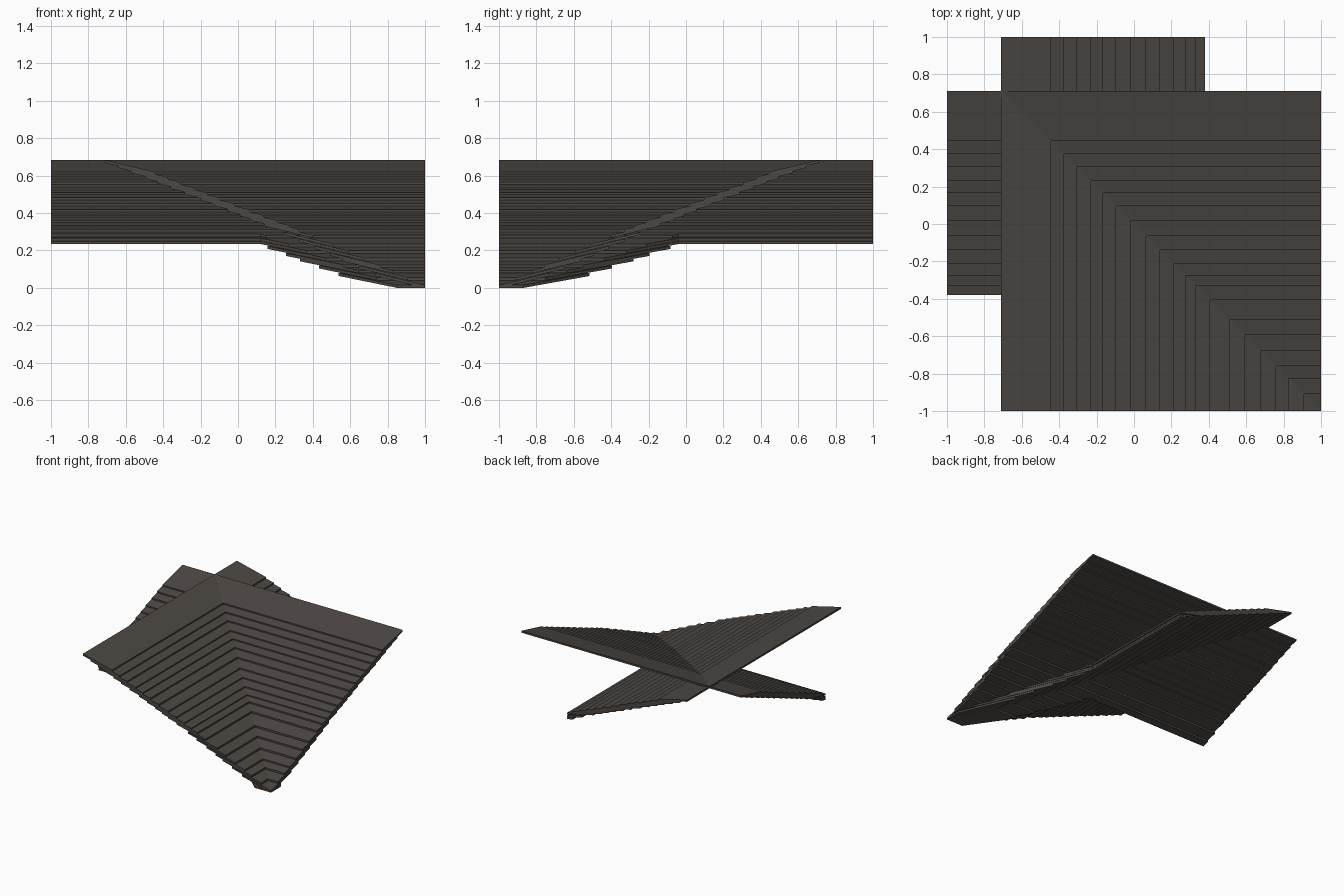
import bpy, bmesh
from mathutils import Vector

if "Cube" in bpy.data.objects:
    bpy.data.objects.remove(bpy.data.objects["Cube"])

mat = bpy.data.materials.new("dark grey brown")
mat.diffuse_color = (0.072, 0.063, 0.056, 1)
mat.use_nodes = True
mat.node_tree.nodes["Principled BSDF"].inputs["Base Color"].default_value = mat.diffuse_color

# distance down the slope of each shingle course's lower edge
COURSES = [-.445, -.375, -.308, -.23, -.165, -.097, -.02, .065, .138, .21,
           .275, .33, .405, .51, .59, .677, .76, .825, .91, 1.0]
WIDTH, THICK, TILT, CUT = .265, .015, .24, .38


def height(u):
    # underside height of a course whose lower edge is at u
    if u < CUT:
        return .605 + (u + .445) * (.278 - .605) / (CUT + .445)
    return .278 * (1 - u) / (1 - CUT)


def clip(bm, co, no):
    # keep the side behind the plane and cap the cut
    geom = bm.verts[:] + bm.edges[:] + bm.faces[:]
    bmesh.ops.bisect_plane(bm, geom=geom, plane_co=co, plane_no=no,
                           clear_outer=True, dist=1e-6)
    edges = [e for e in bm.edges if e.is_boundary]
    if edges:
        bmesh.ops.holes_fill(bm, edges=edges, sides=0)


def add_plank(bm, u):
    # one thin course, running along v, overlapping the course below
    z, up = height(u), WIDTH * TILT
    prof = [(u, z), (u, z + THICK), (u - WIDTH, z + THICK + up), (u - WIDTH, z + up)]
    a = [bm.verts.new((p, -1, q)) for p, q in prof]
    b = [bm.verts.new((p, 1, q)) for p, q in prof]
    bm.faces.new(a)
    bm.faces.new(b[::-1])
    for i in range(4):
        j = (i + 1) % 4
        bm.faces.new((a[i], b[i], b[j], a[j]))


def roof_slope(name, v_top, v_low, mirrored):
    mesh = bpy.data.meshes.new(name)
    total = bmesh.new()
    for u in COURSES:
        # the upper part runs full length, the lower part stops just past the valley
        for lower in (False, True):
            if (lower and u <= CUT) or (not lower and u - WIDTH >= CUT):
                continue
            part = bmesh.new()
            add_plank(part, u)
            if lower:
                clip(part, (CUT, 0, 0), (-1, 0, 0))
                d = Vector((1 - CUT, v_low - v_top, 0))
                clip(part, (CUT, v_top, 0), (-d.y, d.x, 0))
            else:
                clip(part, (CUT, 0, 0), (1, 0, 0))
            tmp = bpy.data.meshes.new("tmp")
            part.to_mesh(tmp)
            part.free()
            total.from_mesh(tmp)
            bpy.data.meshes.remove(tmp)
    if mirrored:
        for v in total.verts:
            v.co = (-v.co.y, -v.co.x, v.co.z)
    bmesh.ops.recalc_face_normals(total, faces=total.faces[:])
    total.to_mesh(mesh)
    total.free()
    mesh.materials.append(mat)
    ob = bpy.data.objects.new(name, mesh)
    bpy.context.collection.objects.link(ob)


# two shingled slopes crossing along a diagonal valley
roof_slope("left_roof_slope", -.04, -.87, False)
roof_slope("back_roof_slope", -.12, -.85, True)
